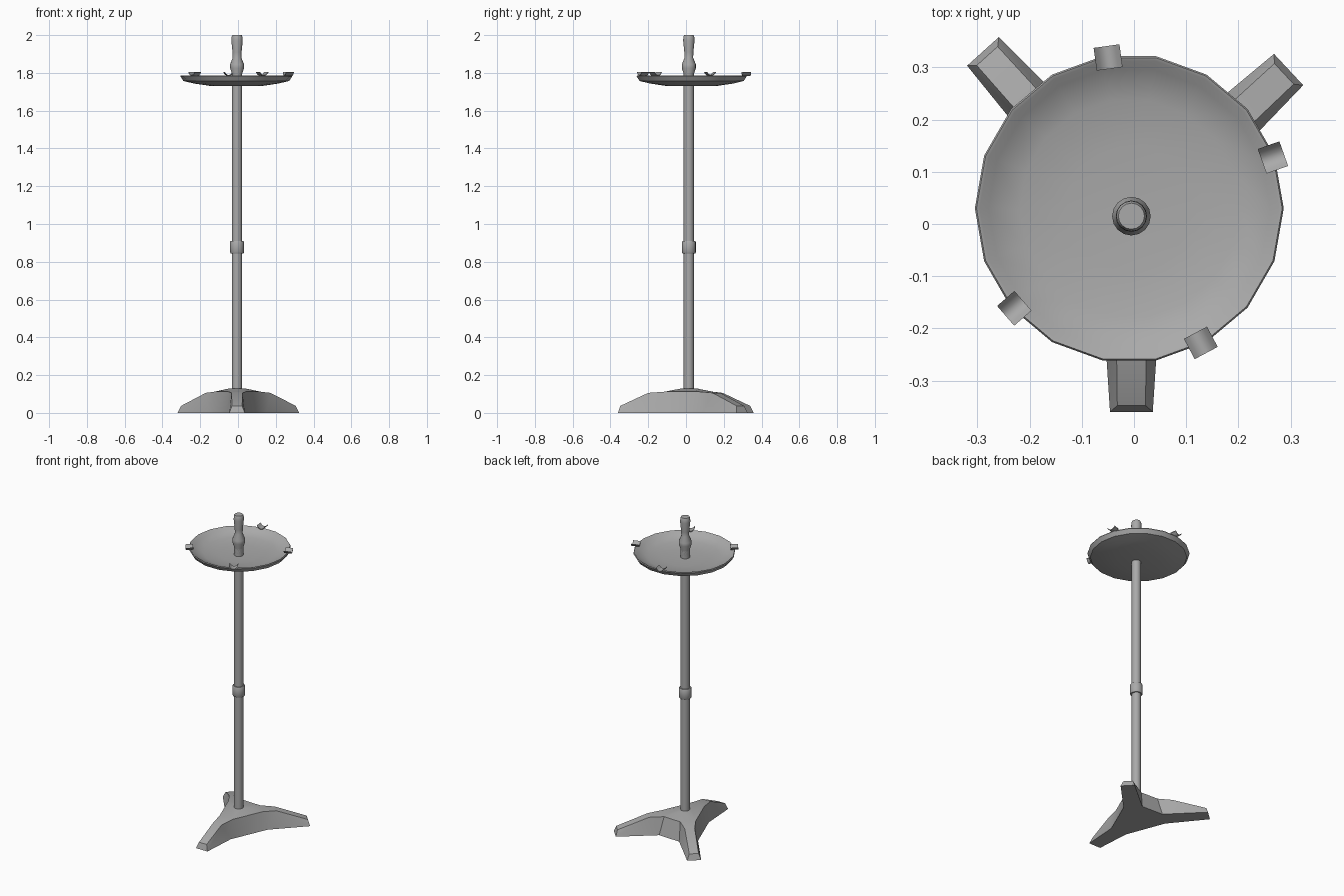
import bpy, bmesh, math
from mathutils import Matrix, Vector

cube = bpy.data.objects.get("Cube")
if cube:
    bpy.data.objects.remove(cube, do_unlink=True)

GREY = (0.4, 0.4, 0.4, 1)
metal = bpy.data.materials.new("grey_metal")
metal.use_nodes = True
metal.diffuse_color = GREY
metal.node_tree.nodes["Principled BSDF"].inputs["Base Color"].default_value = GREY

POLE = Vector((-0.005, 0.015, 0))
DISH = Vector((-0.009, 0.03, 0))


def finish(name, bm, angle=35):
    bmesh.ops.recalc_face_normals(bm, faces=bm.faces)
    mesh = bpy.data.meshes.new(name)
    bm.to_mesh(mesh)
    bm.free()
    mesh.materials.append(metal)
    obj = bpy.data.objects.new(name, mesh)
    bpy.context.collection.objects.link(obj)
    bpy.ops.object.select_all(action="DESELECT")
    obj.select_set(True)
    bpy.context.view_layer.objects.active = obj
    bpy.ops.object.shade_smooth_by_angle(angle=math.radians(angle))
    return obj


def lathe(name, profile, sides, centre):
    """Revolve (radius, height) points around the vertical axis."""
    bm = bmesh.new()
    verts = [bm.verts.new((r, 0, z)) for r, z in profile]
    edges = [bm.edges.new(pair) for pair in zip(verts, verts[1:])]
    bmesh.ops.spin(bm, geom=verts + edges, cent=(0, 0, 0), axis=(0, 0, 1),
                   angle=math.tau, steps=sides, use_duplicate=False)
    bmesh.ops.remove_doubles(bm, verts=bm.verts, dist=0.0005)
    bmesh.ops.translate(bm, verts=bm.verts, vec=centre)
    return finish(name, bm)


# Pole, its middle collar and the turned handle
lathe("pole", [(0, 0.1), (0.027, 0.1), (0.027, 1.79), (0, 1.79)], 16, POLE)
lathe("collar", [(0.026, 0.845), (0.034, 0.845), (0.037, 0.85), (0.037, 0.905),
                 (0.034, 0.91), (0.026, 0.91)], 16, POLE)
lathe("handle", [(0, 1.74), (0.027, 1.74), (0.027, 1.795), (0.037, 1.825),
                 (0.037, 1.845), (0.023, 1.88), (0.024, 1.91), (0.03, 1.97),
                 (0.029, 1.99), (0.025, 2.0), (0, 2.0)], 16, POLE)

# Shallow dish with a turned-up rim
lathe("dish", [(0, 1.73), (0.13, 1.73), (0.22, 1.743), (0.28, 1.757),
               (0.296, 1.782), (0.293, 1.787), (0.287, 1.785), (0.27, 1.769),
               (0.21, 1.752), (0.12, 1.744), (0, 1.742)], 18, DISH)

# Curved rests on the rim
for number, degrees in enumerate((98, 19.5, -62, -139)):
    bm = bmesh.new()
    rows = []
    for step in range(7):
        t = step / 3 - 1
        z = 1.783 + 0.018 * t * t
        rows.append([bm.verts.new((r, 0.025 * t, z + lift))
                     for r, lift in ((0.27, 0), (0.314, 0), (0.314, 0.005), (0.27, 0.005))])
    for a, b in zip(rows, rows[1:]):
        for i in range(4):
            j = (i + 1) % 4
            bm.faces.new((a[i], a[j], b[j], b[i]))
    bm.faces.new(rows[0])
    bm.faces.new(rows[-1])
    bmesh.ops.transform(bm, verts=bm.verts, matrix=Matrix.Translation(DISH)
                        @ Matrix.Rotation(math.radians(degrees), 4, "Z"))
    finish(f"rim_rest_{number + 1}", bm)

# Three-legged base: each leg has a level ridge that drops to a low foot
bm = bmesh.new()
hub, floor, crown, legs = [], [], [], []
for degrees, length in ((-90, 0.375), (43, 0.412), (132, 0.425)):
    turn = Matrix.Translation(POLE) @ Matrix.Rotation(math.radians(degrees), 4, "Z")

    def point(r, side, z):
        return bm.verts.new(turn @ Vector((r, side, z)))

    leg = {}
    for s in (-1, 1):
        leg[s] = dict(
            web=point(0.16, s * 0.055, 0), toe=point(length, s * 0.041, 0),
            web_top=point(0.13, s * 0.045, 0.112), ridge=point(0.215, s * 0.029, 0.106),
            toe_top=point(length - 0.012, s * 0.027, 0.037),
            hub=point(0.035, s * 0.02, 0.13))
    legs.append(leg)
    right, left = leg[-1], leg[1]
    for a, b in (("hub", "web_top"), ("web_top", "ridge"), ("ridge", "toe_top"),
                 ("toe_top", "toe")):
        bm.faces.new((right[a], right[b], left[b], left[a]))
    for side in (right, left):
        bm.faces.new((side["web"], side["toe"], side["ridge"], side["web_top"]))
        bm.faces.new((side["toe"], side["toe_top"], side["ridge"]))
    floor += [right["web"], right["toe"], left["toe"], left["web"]]
    hub += [right["hub"], left["hub"]]
for i, leg in enumerate(legs):
    a, b = leg[1], legs[(i + 1) % 3][-1]
    bm.faces.new((a["web"], b["web"], b["web_top"], a["web_top"]))
    bm.faces.new((a["web_top"], b["web_top"], b["hub"], a["hub"]))
bm.faces.new(hub)
bm.faces.new(floor)
finish("tripod_base", bm, 25)
